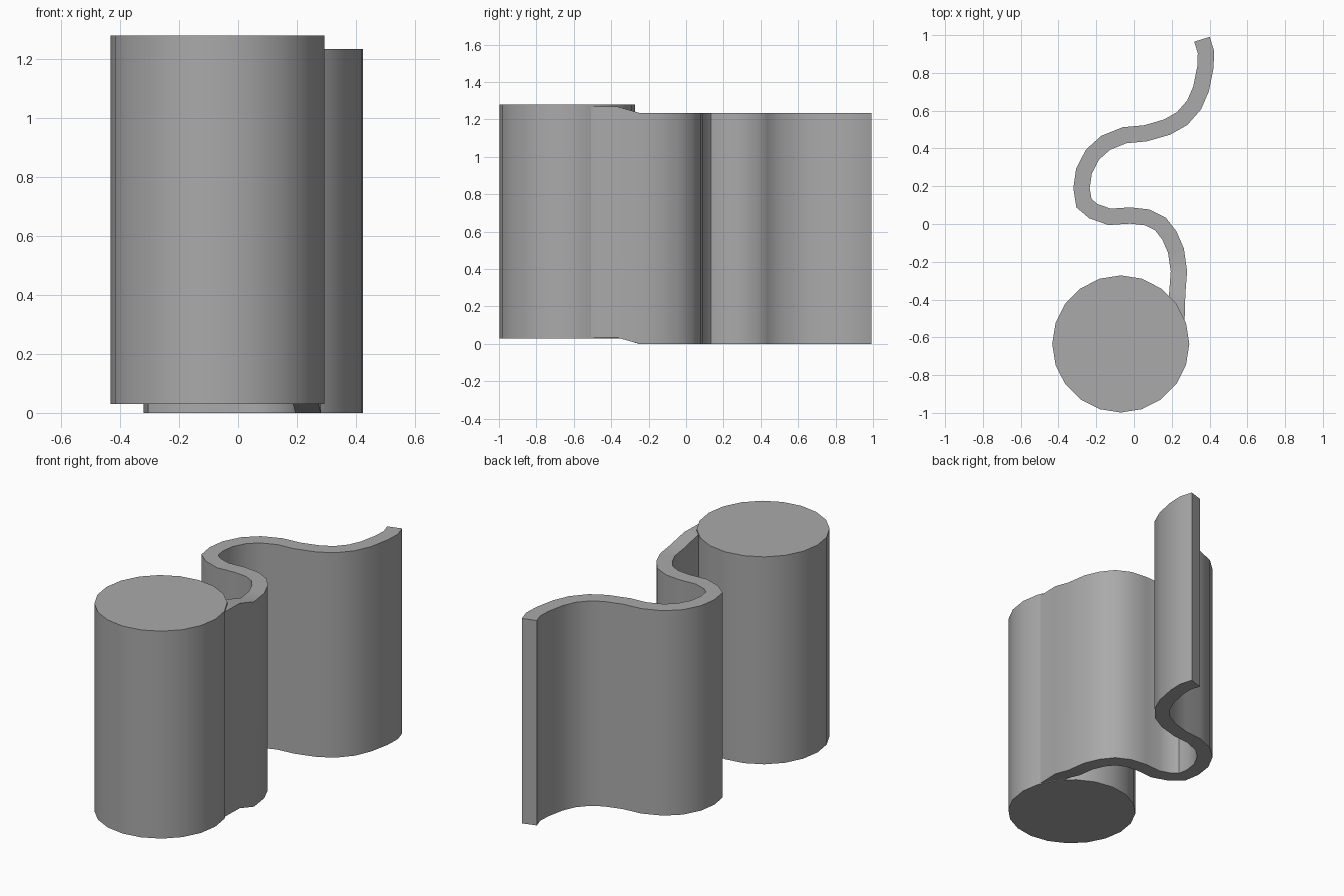
import bpy, bmesh, math
from mathutils import Vector

cube = bpy.data.objects.get("Cube")
if cube:
    bpy.data.objects.remove(cube)

# One plain grey
grey = bpy.data.materials.new("plain_grey")
grey.use_nodes = True
GREY = (0.4, 0.4, 0.4, 1)
grey.diffuse_color = GREY
grey.node_tree.nodes["Principled BSDF"].inputs["Base Color"].default_value = GREY


def finish(obj):
    obj.data.materials.append(grey)
    bpy.ops.object.select_all(action='DESELECT')
    obj.select_set(True)
    bpy.context.view_layer.objects.active = obj
    bpy.ops.object.shade_smooth_by_angle(angle=math.radians(35))


# Roll: a closed twenty-sided cylinder
bpy.ops.mesh.primitive_cylinder_add(vertices=20, radius=0.363, depth=1.25,
                                    location=(-0.07, -0.635, 0.655))
roll = bpy.context.object
roll.name = "roll"
finish(roll)

# Wavy sheet: centre line from inside the roll to the free end
PATH = [Vector(p) for p in (
    (.225, -.51), (.229, -.37), (.238, -.25), (.222, -.14), (.187, -.06), (.14, 0),
    (.07, .035), (-.02, .045), (-.13, .038), (-.215, .068), (-.265, .11),
    (-.278, .19), (-.265, .28), (-.22, .367), (-.15, .43), (-.05, .47),
    (.06, .48), (.175, .513), (.255, .558), (.318, .63), (.355, .715),
    (.378, .83), (.381, .91), (.36, .978))]
HALF = 0.043
HEIGHT = 1.235


def side_offset(i):
    """Mitred sideways offset at path point i."""
    before = (PATH[i] - PATH[i - 1]).normalized() if i else None
    after = (PATH[i + 1] - PATH[i]).normalized() if i + 1 < len(PATH) else None
    a, b = before or after, after or before
    t = (a + b).normalized()
    return Vector((t.y, -t.x)) * HALF / t.dot(a)


bm = bmesh.new()
rings = []
for i, p in enumerate(PATH):
    n = side_offset(i)
    lift = 0.035 if i < 2 else 0    # sheet steps up where it meets the roll
    rings.append([bm.verts.new((*(p + n * s), z + lift))
                  for s, z in ((1, 0), (1, HEIGHT), (-1, HEIGHT), (-1, 0))])
for r, q in zip(rings, rings[1:]):
    for k in range(4):
        bm.faces.new((r[k], r[(k + 1) % 4], q[(k + 1) % 4], q[k]))
bm.faces.new(rings[0])
bm.faces.new(rings[-1])
bmesh.ops.recalc_face_normals(bm, faces=bm.faces)
mesh = bpy.data.meshes.new("wavy_sheet")
bm.to_mesh(mesh)
bm.free()
sheet = bpy.data.objects.new("wavy_sheet", mesh)
bpy.context.collection.objects.link(sheet)
finish(sheet)
